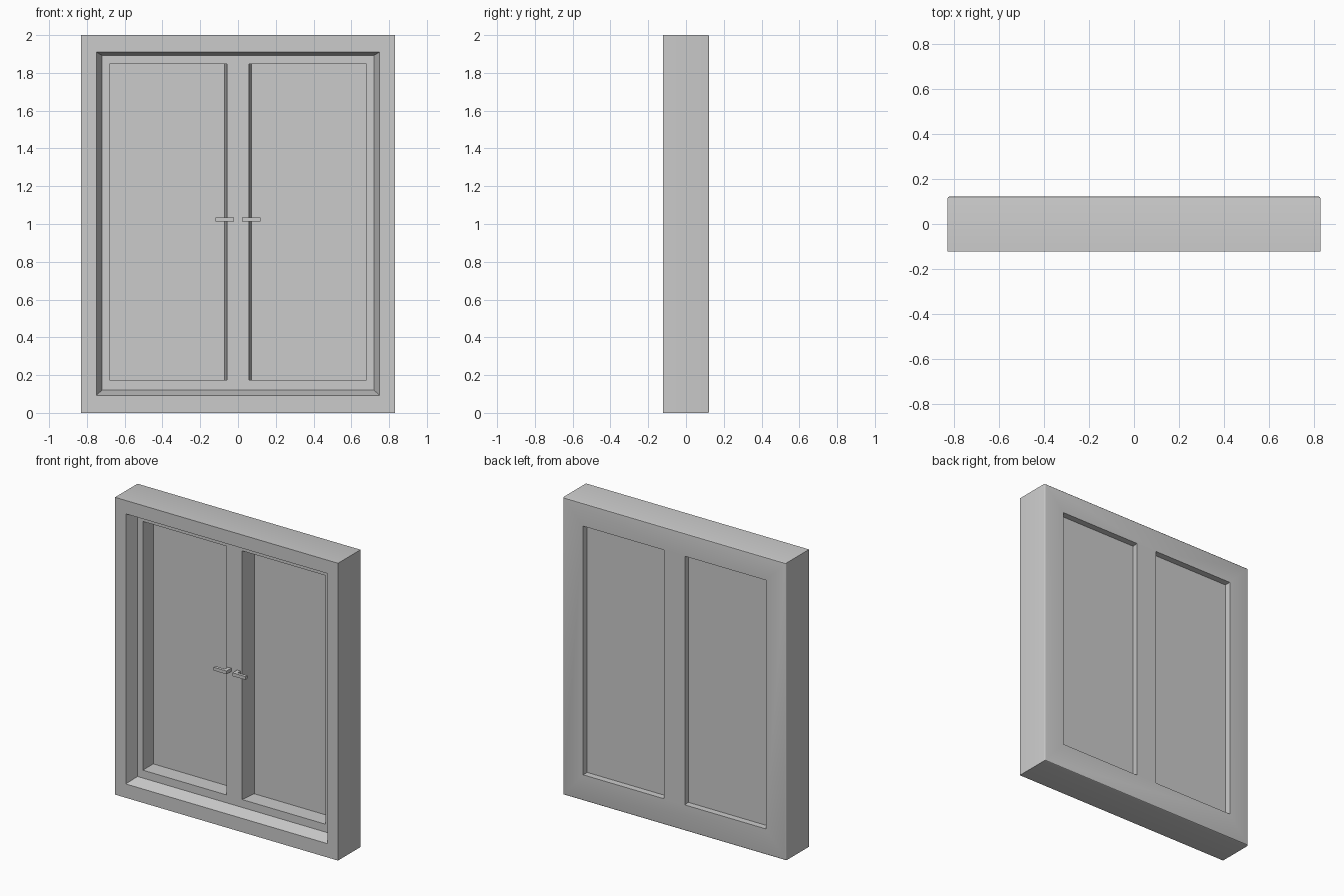
import bpy, bmesh

if "Cube" in bpy.data.objects:
    bpy.data.objects.remove(bpy.data.objects["Cube"])

YF, YB = -0.122, 0.122      # front and back of the casing
SASH, GLASS = -0.04, 0.075  # sash face and glass depth


def frustum(name, front, back, y0, y1, back_bevel=0):
    """Solid between two (x0, x1, z0, z1) rectangles at depths y0 and y1."""
    bm = bmesh.new()
    rings = []
    for (x0, x1, z0, z1), y in ((front, y0), (back, y1)):
        rings.append([bm.verts.new((x, y, z)) for x, z in
                      ((x0, z0), (x1, z0), (x1, z1), (x0, z1))])
    a, b = rings
    bm.faces.new(a)
    bm.faces.new(b[::-1])
    for i in range(4):
        j = (i + 1) % 4
        bm.faces.new((a[i], b[i], b[j], a[j]))
    bmesh.ops.recalc_face_normals(bm, faces=bm.faces)
    if back_bevel:
        edges = [e for e in bm.edges if all(v.co.y > y1 - 1e-4 for v in e.verts)]
        bmesh.ops.bevel(bm, geom=edges, offset=back_bevel, segments=3,
                        profile=0.5, affect='EDGES')
    me = bpy.data.meshes.new(name)
    bm.to_mesh(me)
    bm.free()
    ob = bpy.data.objects.new(name, me)
    bpy.context.collection.objects.link(ob)
    return ob


def box(name, x0, x1, y0, y1, z0, z1):
    return frustum(name, (x0, x1, z0, z1), (x0, x1, z0, z1), y0, y1)


def cut(target, cutter):
    mod = target.modifiers.new("cut", 'BOOLEAN')
    mod.operation, mod.solver, mod.object = 'DIFFERENCE', 'EXACT', cutter
    bpy.context.view_layer.objects.active = target
    bpy.ops.object.modifier_apply(modifier=mod.name)
    bpy.data.objects.remove(cutter)


# casing with softened back edges
outer = (-0.83, 0.83, 0, 2)
frame = frustum("window_frame", outer, outer, YF, YB, back_bevel=0.007)

# front recess with splayed sides, in front of the sashes
cut(frame, frustum("recess_cutter", (-0.75, 0.75, 0.093, 1.91),
                   (-0.72, 0.72, 0.12, 1.893), YF, SASH))

# two pane openings; the central mullion widens towards the back
for side, s in (("left", -1), ("right", 1)):
    def rect(inner):
        xs = sorted((s * inner, s * 0.68))
        return (xs[0], xs[1], 0.173, 1.846)
    cut(frame, frustum(side + "_pane_cutter", rect(0.056), rect(0.080),
                       SASH - 0.02, YB + 0.02))

bpy.ops.object.select_all(action='DESELECT')
frame.select_set(True)
bpy.context.view_layer.objects.active = frame
bpy.ops.object.shade_smooth_by_angle()

# glass panes and lever handles
for side, s in (("left", -1), ("right", 1)):
    def span(a, b):
        return sorted((s * a, s * b))
    box(side + "_glass", *span(0.065, 0.69), GLASS - 0.004, GLASS + 0.004,
        0.163, 1.856)
    box(side + "_handle_lever", *span(0.022, 0.118), -0.09, -0.07, 1.013, 1.035)
    box(side + "_handle_post", *span(0.022, 0.048), -0.07, SASH + 0.002,
        1.013, 1.035)
